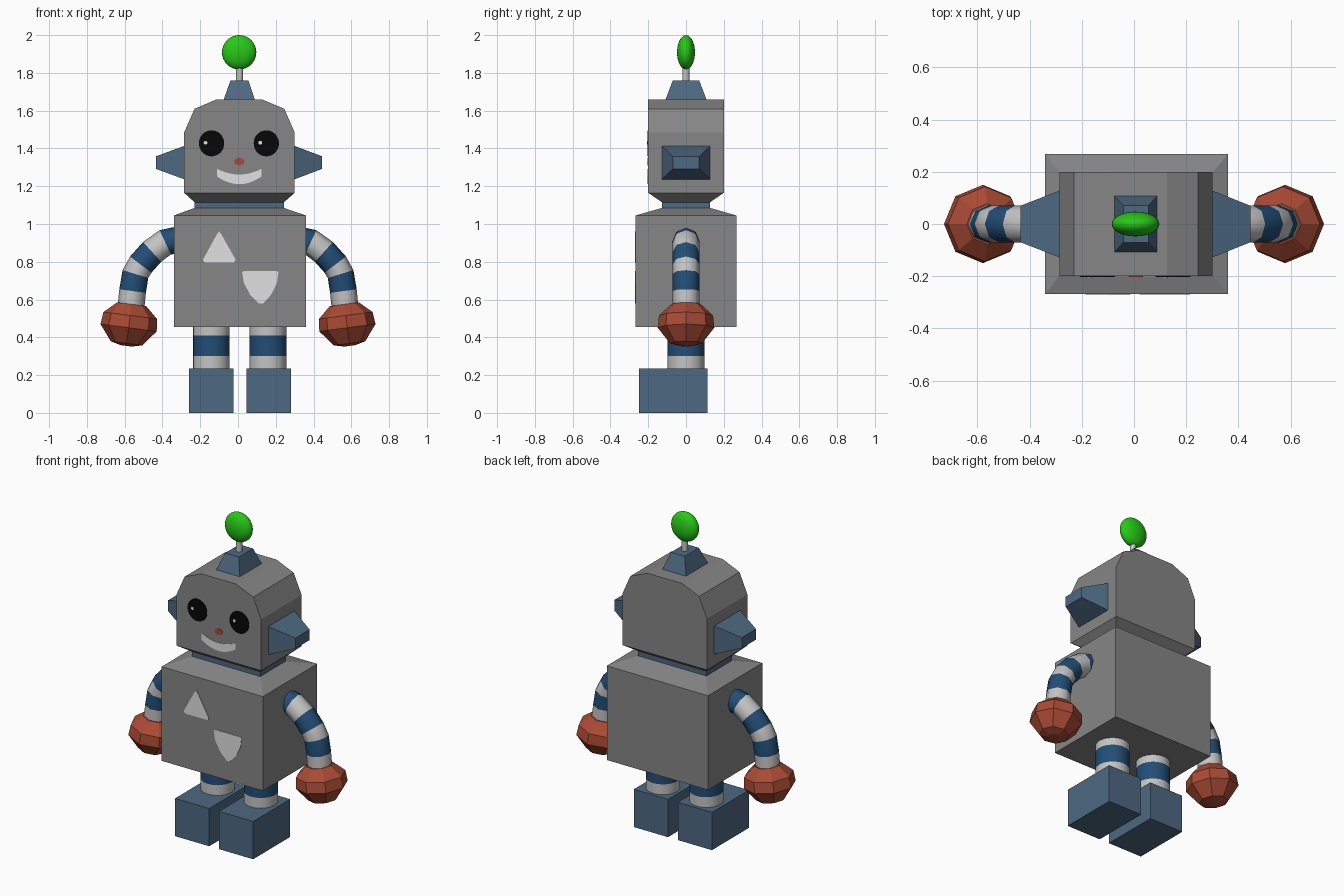
import bpy, bmesh, math
from mathutils import Vector

if "Cube" in bpy.data.objects:
    bpy.data.objects.remove(bpy.data.objects["Cube"])

# ---- colours ----
def mat(name, rgb):
    m = bpy.data.materials.new(name)
    m.diffuse_color = (*rgb, 1)
    m.use_nodes = True
    m.node_tree.nodes["Principled BSDF"].inputs["Base Color"].default_value = m.diffuse_color
    return m

GREY = mat("body grey", (0.24, 0.24, 0.24))
STEEL = mat("steel blue", (0.075, 0.14, 0.22))
NAVY = mat("stripe blue", (0.016, 0.075, 0.18))
PALE = mat("pale grey", (0.55, 0.55, 0.55))
WHITE = mat("white", (0.75, 0.75, 0.75))
RED = mat("brick red", (0.40, 0.07, 0.035))
GREEN = mat("bright green", (0.02, 0.58, 0.008))
BLACK = mat("black", (0.002, 0.002, 0.002))

# ---- helpers ----
def finish(name, bm, mats, smooth=None):
    bmesh.ops.recalc_face_normals(bm, faces=bm.faces)
    me = bpy.data.meshes.new(name)
    bm.to_mesh(me)
    bm.free()
    for m in mats:
        me.materials.append(m)
    ob = bpy.data.objects.new(name, me)
    bpy.context.collection.objects.link(ob)
    if smooth:
        bpy.ops.object.select_all(action='DESELECT')
        ob.select_set(True)
        bpy.context.view_layer.objects.active = ob
        bpy.ops.object.shade_smooth_by_angle(angle=math.radians(smooth))
    return ob

def loft(name, rings, mats, smooth=None):
    """Skin closed rings; successive bands alternate through mats."""
    bm = bmesh.new()
    vs = [[bm.verts.new(p) for p in r] for r in rings]
    n = len(rings[0])
    for k in range(len(vs) - 1):
        for i in range(n):
            j = (i + 1) % n
            f = bm.faces.new((vs[k][i], vs[k][j], vs[k + 1][j], vs[k + 1][i]))
            f.material_index = k % len(mats)
    bm.faces.new(vs[0])
    f = bm.faces.new(vs[-1])
    f.material_index = (len(vs) - 2) % len(mats)
    return finish(name, bm, mats, smooth)

def rect(x0, x1, y0, y1, z):
    return [(x0, y0, z), (x1, y0, z), (x1, y1, z), (x0, y1, z)]

def ring(c, axis, r, n):
    """Ring around centre c, square to an axis lying in the xz plane."""
    a = Vector(axis).normalized()
    v = Vector((0, 1, 0))
    u = a.cross(v)
    return [Vector(c) + r * (math.cos(t) * u + math.sin(t) * v)
            for t in (2 * math.pi * i / n for i in range(n))]

def plate(name, pts, y, m):
    """Thin painted plate on a front-facing surface."""
    loft(name, [[(x, y + d, z) for x, z in pts] for d in (0.002, -0.003)], [m])

def oval(cx, cz, rx, rz, n=32):
    return [(cx + rx * math.cos(2 * math.pi * i / n), cz + rz * math.sin(2 * math.pi * i / n))
            for i in range(n)]

# ---- torso, neck, head ----
loft("torso", [rect(-.34, .36, -.268, .268, .456), rect(-.34, .36, -.268, .268, 1.045),
               rect(-.23, .243, -.127, .127, 1.085)], [GREY])
loft("neck", [rect(-.23, .243, -.127, .127, 1.08), rect(-.23, .243, -.127, .127, 1.12)], [STEEL])
loft("head", [rect(-.23, .243, -.127, .127, 1.115), rect(-.285, .30, -.2, .2, 1.165),
              rect(-.285, .30, -.2, .2, 1.485), rect(-.23, .245, -.2, .2, 1.61),
              rect(-.113, .126, -.2, .2, 1.66)], [GREY])

# ---- antenna ----
loft("antenna_base", [rect(-.077, .09, -.11, .11, 1.655), rect(-.04, .055, -.07, .07, 1.76)], [STEEL])
loft("antenna_stem", [ring((.008, 0, z), (0, 0, 1), .018, 12) for z in (1.75, 1.84)], [PALE], 40)
bm = bmesh.new()
bmesh.ops.create_uvsphere(bm, u_segments=32, v_segments=16, radius=.091)
for v in bm.verts:
    v.co = (v.co.x + .006, v.co.y * .52, v.co.z + 1.909)
finish("antenna_ball", bm, [GREEN], 60)

# ---- face ----
for side, cx in (("left", -.14), ("right", .15)):
    plate(side + "_eye", oval(cx, 1.427, .067, .069), -.2, BLACK)
    plate(side + "_eye_glint", oval(cx - .032, 1.43, .01, .01, 12), -.203, WHITE)
plate("nose", oval(.007, 1.33, .027, .02, 16), -.2, RED)
xs = [i / 10 - 1 for i in range(21)]
mouth = ([(.007 + .117 * t, 1.262 + .030 * t ** 2) for t in xs] +
         [(.007 + .117 * t, 1.211 + .040 * t ** 2) for t in reversed(xs)])
plate("mouth", mouth, -.2, WHITE)

# ---- chest marks ----
plate("chest_triangle", [(-.1, .96), (-.112, .945), (-.185, .812), (-.178, .797),
                         (-.02, .797), (-.013, .812), (-.088, .945)], -.268, WHITE)
plate("chest_shield", [(.022, .745), (.032, .752), (.205, .752), (.214, .745), (.207, .69),
                       (.175, .625), (.132, .578), (.112, .578), (.065, .625), (.03, .69)],
      -.268, WHITE)

# ---- paired parts ----
path = [(.32, .915), (.385, .903), (.455, .852), (.515, .785), (.543, .735), (.558, .645), (.566, .565)]
for side, s in (("left", -1), ("right", 1)):
    # ear: tapered block, wide at the head
    x0, x1 = (.295, .446) if s > 0 else (-.28, -.435)
    loft(side + "_ear", [[(x, sy * y, 1.325 + sz * z) for sy, sz in ((-1, -1), (1, -1), (1, 1), (-1, 1))]
                         for x, y, z in ((x0, .13, .09), (x1, .07, .033))], [STEEL])
    # arm: bent striped tube
    pts = [Vector((s * x, 0, z)) for x, z in path]
    rings = []
    for i, p in enumerate(pts):
        a = pts[min(i + 1, len(pts) - 1)] - pts[max(i - 1, 0)]
        rings.append(ring(p, a, .071, 8))
    loft(side + "_arm", rings, [NAVY, PALE], 60)
    # hand: faceted ball in line with the forearm
    axis = Vector((s * .13, 0, -1)).normalized()
    top = Vector((s * .563, 0, .575))
    loft(side + "_hand", [ring(top + axis * d, axis, r, 8)
                          for d, r in ((0, .078), (.06, .143), (.125, .15), (.208, .085), (.222, .03))], [RED])
    # striped leg and box foot
    loft(side + "_leg", [ring((.009 + s * .15, 0, z), (0, 0, 1), .097, 24)
                         for z in (.225, .30, .41, .47)], [PALE, NAVY], 40)
    fx = .01 + s * .152
    loft(side + "_foot", [rect(fx - .118, fx + .118, -.25, .115, z) for z in (0, .236)], [STEEL])
